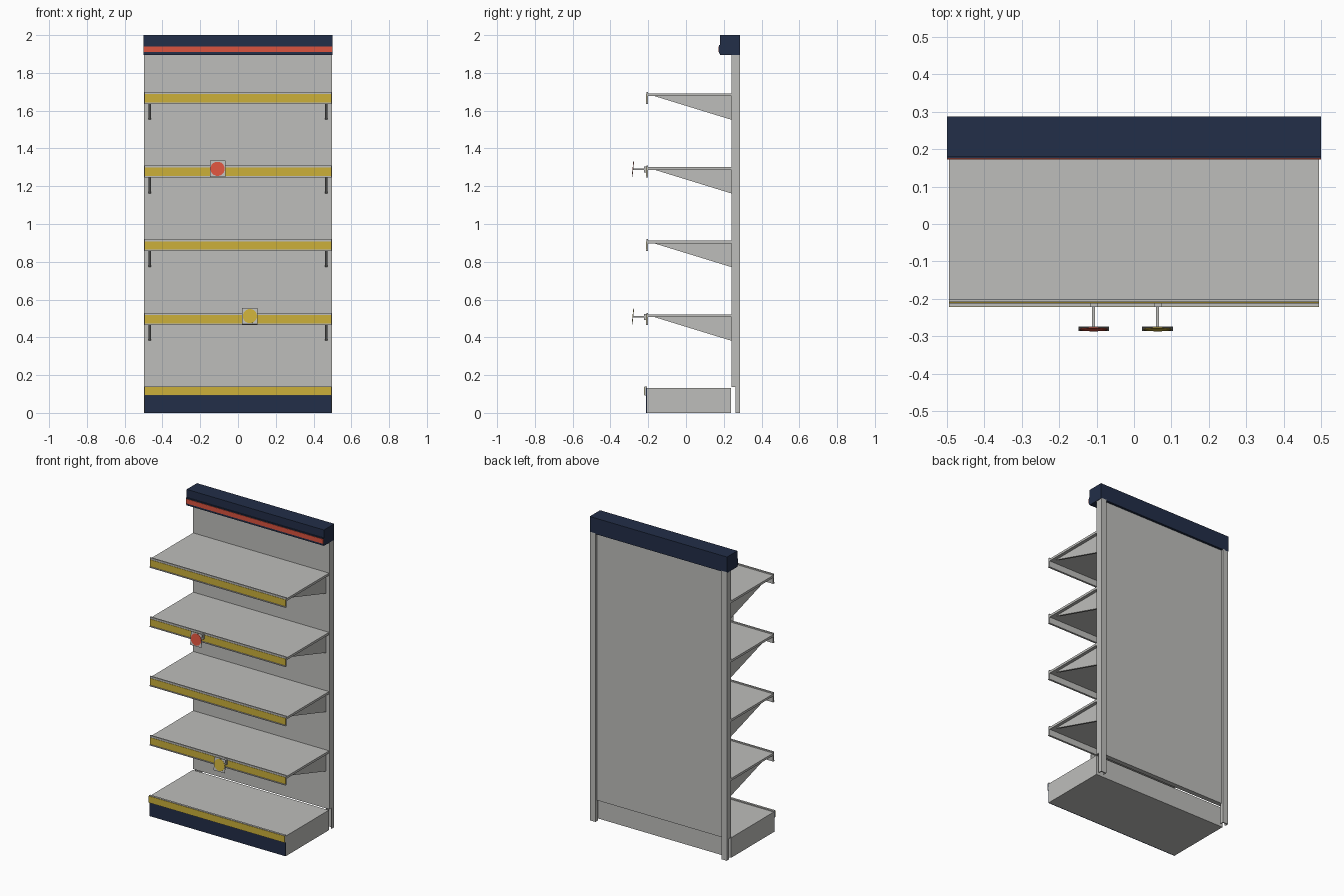
import bpy, bmesh, math
from mathutils import Matrix

if "Cube" in bpy.data.objects:
    bpy.data.objects.remove(bpy.data.objects["Cube"])


def lin(r, g, b):
    f = lambda c: (c / 255 / 12.92) if c < 10 else ((c / 255 + 0.055) / 1.055) ** 2.4
    return (f(r), f(g), f(b), 1)


def material(name, rgb):
    m = bpy.data.materials.new(name)
    m.diffuse_color = lin(*rgb)
    m.use_nodes = True
    m.node_tree.nodes["Principled BSDF"].inputs["Base Color"].default_value = m.diffuse_color
    return m


GREY = material("grey metal", (190, 190, 187))
NAVY = material("navy", (34, 46, 72))
YELLOW = material("yellow", (204, 176, 58))
RED = material("red", (219, 84, 62))


def finish(name, bm, mat):
    bmesh.ops.recalc_face_normals(bm, faces=bm.faces)
    me = bpy.data.meshes.new(name)
    bm.to_mesh(me)
    bm.free()
    me.materials.append(mat)
    ob = bpy.data.objects.new(name, me)
    bpy.context.collection.objects.link(ob)
    return ob


def box(name, x, y, z, mat):
    """Box from (min, max) pairs on each axis."""
    bm = bmesh.new()
    bmesh.ops.create_cube(bm, size=1)
    for v in bm.verts:
        v.co = [(a + b) / 2 + c * (b - a) for (a, b), c in zip((x, y, z), v.co)]
    return finish(name, bm, mat)


def extrude(name, pts, axis, a, b, mat):
    """Extrude a 2D outline along x (outline in y, z) or z (outline in x, y)."""
    bm = bmesh.new()
    place = (lambda p: (a, *p)) if axis == 0 else (lambda p: (*p, a))
    face = bm.faces.new([bm.verts.new(place(p)) for p in pts])
    res = bmesh.ops.extrude_face_region(bm, geom=[face])
    d = [0, 0, 0]
    d[axis] = b - a
    bmesh.ops.translate(bm, vec=d, verts=[v for v in res["geom"] if isinstance(v, bmesh.types.BMVert)])
    return finish(name, bm, mat)


W = 0.495

# back panel and channel uprights behind it
box("back_panel", (-0.497, 0.497), (0.24, 0.272), (0.137, 1.9), GREY)
for s, side in ((-1, "left"), (1, "right")):
    x0, x1, t = 0.458, 0.498, 0.006
    y0, y1 = 0.263, 0.287
    outline = [(x0, y0), (x0, y1), (x1, y1), (x1, y0), (x1 - t, y0),
               (x1 - t, y1 - t), (x0 + t, y1 - t), (x0 + t, y0)]
    extrude(side + "_upright", [(s * x, y) for x, y in outline], 2, 0, 1.9, GREY)

# base plinth, navy kick plate and its ticket strip
box("base_box", (-W, W), (-0.206, 0.238), (0, 0.132), GREY)
box("kick_plate", (-W, W), (-0.212, -0.206), (0, 0.132), NAVY)
box("base_ticket_holder", (-W, W), (-0.22, -0.206), (0.091, 0.139), GREY)
box("base_ticket", (-W, W), (-0.222, -0.22), (0.094, 0.136), YELLOW)

# four shelves with ticket rails and triangular brackets
TOPS = [0.53 + 0.39 * i for i in range(4)]
for i, t in enumerate(TOPS, 1):
    box(f"shelf_{i}", (-W, W), (-0.2, 0.24), (t - 0.023, t - 0.008), GREY)
    box(f"ticket_rail_{i}", (-W, W), (-0.209, -0.2), (t - 0.064, t), GREY)
    box(f"ticket_rail_lip_{i}", (-W, W), (-0.213, -0.209), (t - 0.064, t - 0.058), GREY)
    box(f"ticket_{i}", (-W, W), (-0.211, -0.209), (t - 0.056, t - 0.012), YELLOW)
    for s, side in ((-1, "left"), (1, "right")):
        tri = [(-0.17, t - 0.022), (0.24, t - 0.022), (0.24, t - 0.148)]
        extrude(f"{side}_bracket_{i}", tri, 0, s * 0.46, s * 0.474, GREY)

# header box with a red striped strip on its front
box("header", (-0.5, 0.5), (0.18, 0.287), (1.895, 2), NAVY)
box("header_strip_holder", (-0.5, 0.5), (0.175, 0.18), (1.903, 1.948), NAVY)
box("header_strip", (-0.5, 0.5), (0.172, 0.175), (1.911, 1.941), RED)


# promotional flags: clip, arm, tilted plate and coloured face
def flag(name, x, t, mat, shape):
    zc = t - 0.018
    box(name + "_clip", (x - 0.01, x + 0.01), (-0.222, -0.209), (zc - 0.02, zc + 0.012), GREY)
    box(name + "_arm", (x - 0.004, x + 0.004), (-0.28, -0.209), (zc - 0.006, zc + 0.002), GREY)
    tilt = Matrix.Rotation(math.radians(-6), 4, 'X')
    plate = box(name + "_plate", (-0.041, 0.041), (-0.001, 0.001), (-0.043, 0.043), GREY)
    bm = bmesh.new()
    bmesh.ops.create_cone(bm, cap_ends=True, segments=shape, radius1=0.038, radius2=0.038, depth=0.002,
                          matrix=Matrix.Translation((0, -0.002, 0)) @ Matrix.Rotation(math.pi / 2, 4, 'X')
                          @ Matrix.Rotation(math.pi / shape, 4, 'Z'))
    disc = finish(name + "_disc", bm, mat)
    for ob in (plate, disc):
        ob.data.transform(Matrix.Translation((x, -0.28, zc)) @ tilt)


flag("red_flag", -0.108, TOPS[2] - 0.39 + 0.39, RED, 16)
flag("yellow_flag", 0.063, TOPS[0], YELLOW, 16)
